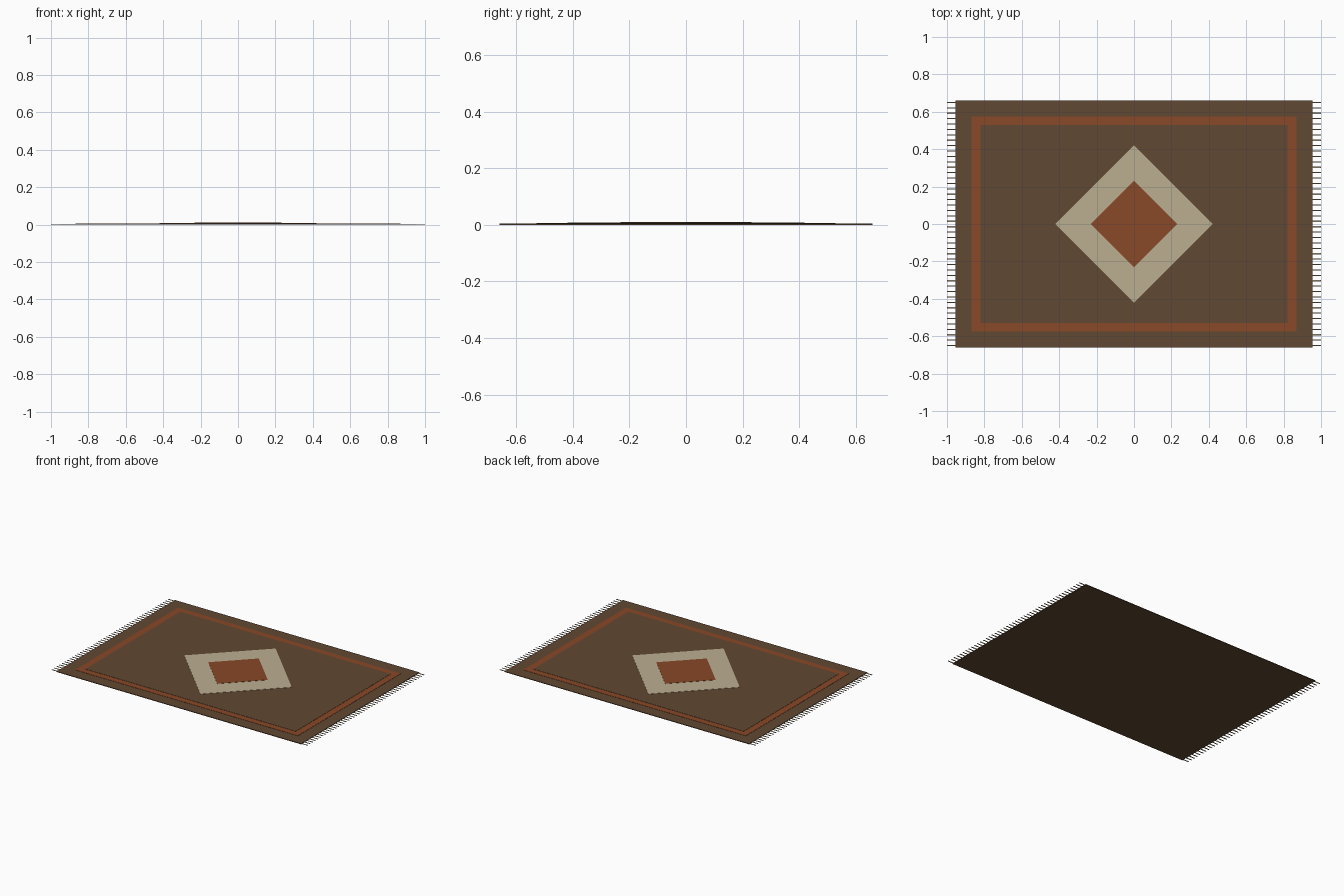
import bpy, bmesh
from math import pi

if "Cube" in bpy.data.objects:
    bpy.data.objects.remove(bpy.data.objects["Cube"])


def material(name, rgb):
    m = bpy.data.materials.new(name)
    m.diffuse_color = (*rgb, 1)
    m.use_nodes = True
    m.node_tree.nodes["Principled BSDF"].inputs["Base Color"].default_value = m.diffuse_color
    return m


BROWN = material("brown_wool", (0.12, 0.065, 0.032))
RUST = material("rust_wool", (0.25, 0.065, 0.021))
CREAM = material("cream_wool", (0.50, 0.42, 0.28))


def add_box(bm, x0, x1, y0, y1, z0, z1):
    verts = bmesh.ops.create_cube(bm, size=1)["verts"]
    bmesh.ops.scale(bm, verts=verts, vec=(x1 - x0, y1 - y0, z1 - z0))
    bmesh.ops.translate(bm, verts=verts,
                        vec=((x0 + x1) / 2, (y0 + y1) / 2, (z0 + z1) / 2))


def finish(name, bm, mat, turn=0):
    mesh = bpy.data.meshes.new(name)
    bm.to_mesh(mesh)
    bm.free()
    mesh.materials.append(mat)
    ob = bpy.data.objects.new(name, mesh)
    ob.rotation_euler.z = turn
    bpy.context.collection.objects.link(ob)
    return ob


def plate(name, hx, hy, z0, z1, mat, turn=0):
    bm = bmesh.new()
    add_box(bm, -hx, hx, -hy, hy, z0, z1)
    return finish(name, bm, mat, turn)


# Woven layers, each slightly higher than the one below
plate("rug_base", 0.955, 0.66, 0.0, 0.0045, BROWN)
plate("border_band", 0.87, 0.575, 0.0045, 0.006, RUST)
plate("inner_field", 0.822, 0.53, 0.006, 0.0075, BROWN)

# Diamond medallion: squares turned by 45 degrees
R2 = 2 ** 0.5
plate("outer_diamond", 0.42 / R2, 0.42 / R2, 0.0075, 0.009, CREAM, pi / 4)
plate("inner_diamond", 0.232 / R2, 0.232 / R2, 0.009, 0.0105, RUST, pi / 4)

# Fringe strands along both short ends
COUNT = 46
for name, side in (("left_fringe", -1), ("right_fringe", 1)):
    bm = bmesh.new()
    for i in range(COUNT):
        y = -0.65 + 1.30 * i / (COUNT - 1)
        x0, x1 = sorted((side * 0.955, side * 1.0))
        add_box(bm, x0, x1, y - 0.003, y + 0.003, 0.0, 0.003)
    finish(name, bm, CREAM)
